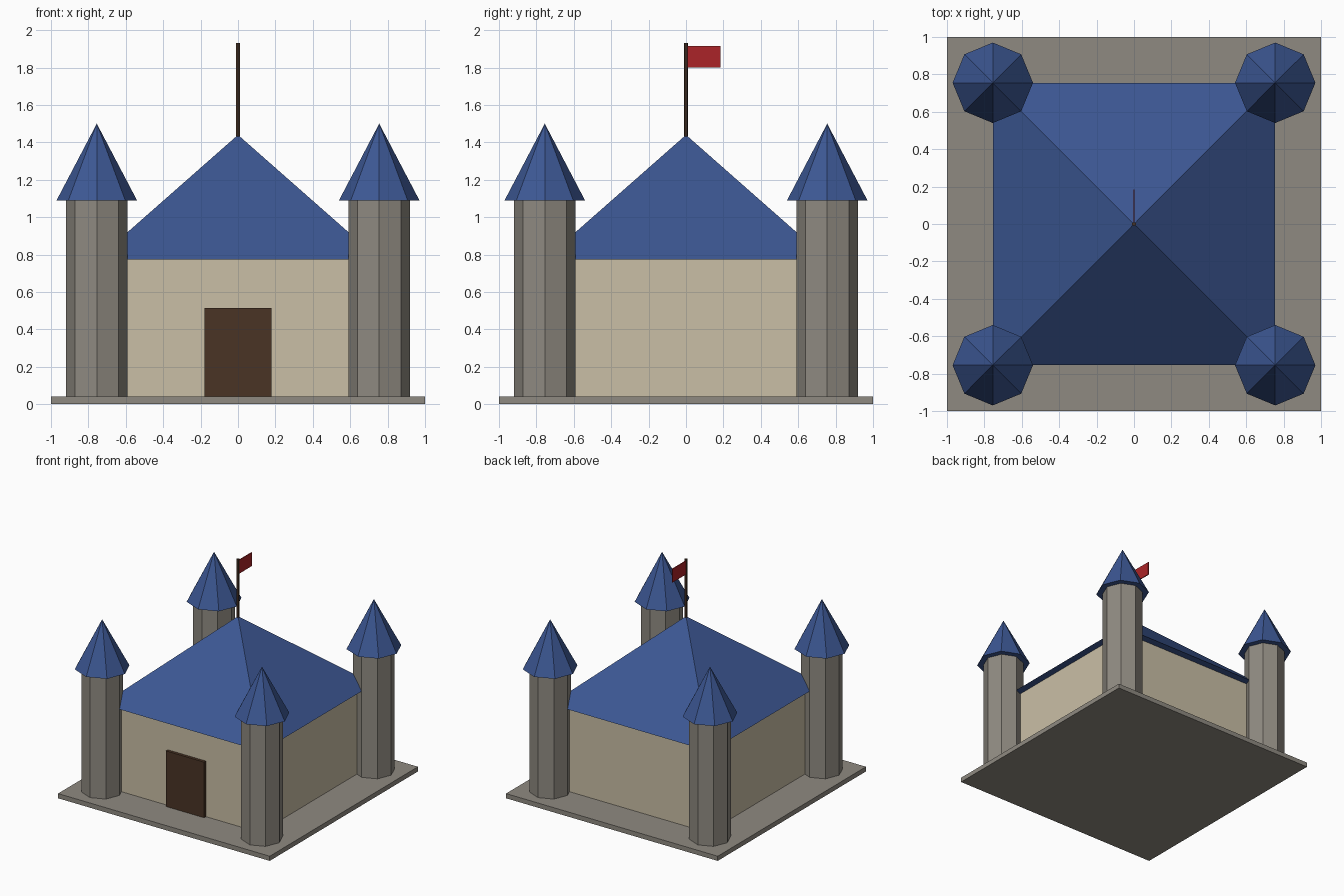
import bpy, bmesh, math
from mathutils import Matrix

if "Cube" in bpy.data.objects:
    bpy.data.objects.remove(bpy.data.objects["Cube"])


def material(name, hex_colour):
    # Convert the display colour to linear for diffuse_color
    srgb = [int(hex_colour[i:i + 2], 16) / 255 for i in (0, 2, 4)]
    lin = [c / 12.92 if c <= 0.04045 else ((c + 0.055) / 1.055) ** 2.4 for c in srgb]
    mat = bpy.data.materials.new(name)
    mat.diffuse_color = (*lin, 1)
    mat.use_nodes = True
    mat.node_tree.nodes["Principled BSDF"].inputs["Base Color"].default_value = mat.diffuse_color
    return mat


STONE = material("stone", "8f8a81")
PLASTER = material("plaster", "cabfa6")
SLATE = material("slate", "3c5793")
WOOD = material("wood", "4a3425")
CLOTH = material("cloth", "ab2428")


def finish(bm, name, mat):
    mesh = bpy.data.meshes.new(name)
    bm.to_mesh(mesh)
    bm.free()
    mesh.materials.append(mat)
    obj = bpy.data.objects.new(name, mesh)
    bpy.context.collection.objects.link(obj)
    return obj


def box(name, lo, hi, mat):
    size = [b - a for a, b in zip(lo, hi)]
    mid = [(a + b) / 2 for a, b in zip(lo, hi)]
    bm = bmesh.new()
    bmesh.ops.create_cube(bm, size=1,
                          matrix=Matrix.Translation(mid) @ Matrix.Diagonal((*size, 1)))
    return finish(bm, name, mat)


def cone(name, x, y, z0, z1, r0, r1, sides, mat, turn=0):
    bm = bmesh.new()
    bmesh.ops.create_cone(bm, cap_ends=True, segments=sides, radius1=r0, radius2=r1,
                          depth=z1 - z0,
                          matrix=Matrix.Translation((x, y, (z0 + z1) / 2))
                          @ Matrix.Rotation(turn, 4, 'Z'))
    bmesh.ops.remove_doubles(bm, verts=bm.verts, dist=1e-5)
    return finish(bm, name, mat)


# Ground slab, hall and door
box("base_slab", (-1, -1, 0), (1, 1, 0.04), STONE)
box("hall_walls", (-0.69, -0.69, 0.04), (0.69, 0.69, 0.775), PLASTER)
box("door", (-0.18, -0.715, 0.04), (0.18, -0.67, 0.515), WOOD)

# Pyramid roof over the hall
cone("hall_roof", 0, 0, 0.775, 1.44, 0.755 * math.sqrt(2), 0, 4, SLATE, math.pi / 4)

# Four octagonal corner towers with pointed roofs
for sx, side in ((-1, "left"), (1, "right")):
    for sy, end in ((-1, "front"), (1, "back")):
        x, y = 0.755 * sx, 0.755 * sy
        cone(f"{end}_{side}_tower", x, y, 0.04, 1.09, 0.164, 0.164, 8, STONE)
        cone(f"{end}_{side}_tower_roof", x, y, 1.09, 1.5, 0.215, 0, 8, SLATE)

# Flagpole and flag
cone("flagpole", 0, 0, 1.42, 1.93, 0.011, 0.011, 6, WOOD)
box("flag", (-0.004, 0.005, 1.80), (0.004, 0.185, 1.915), CLOTH)
